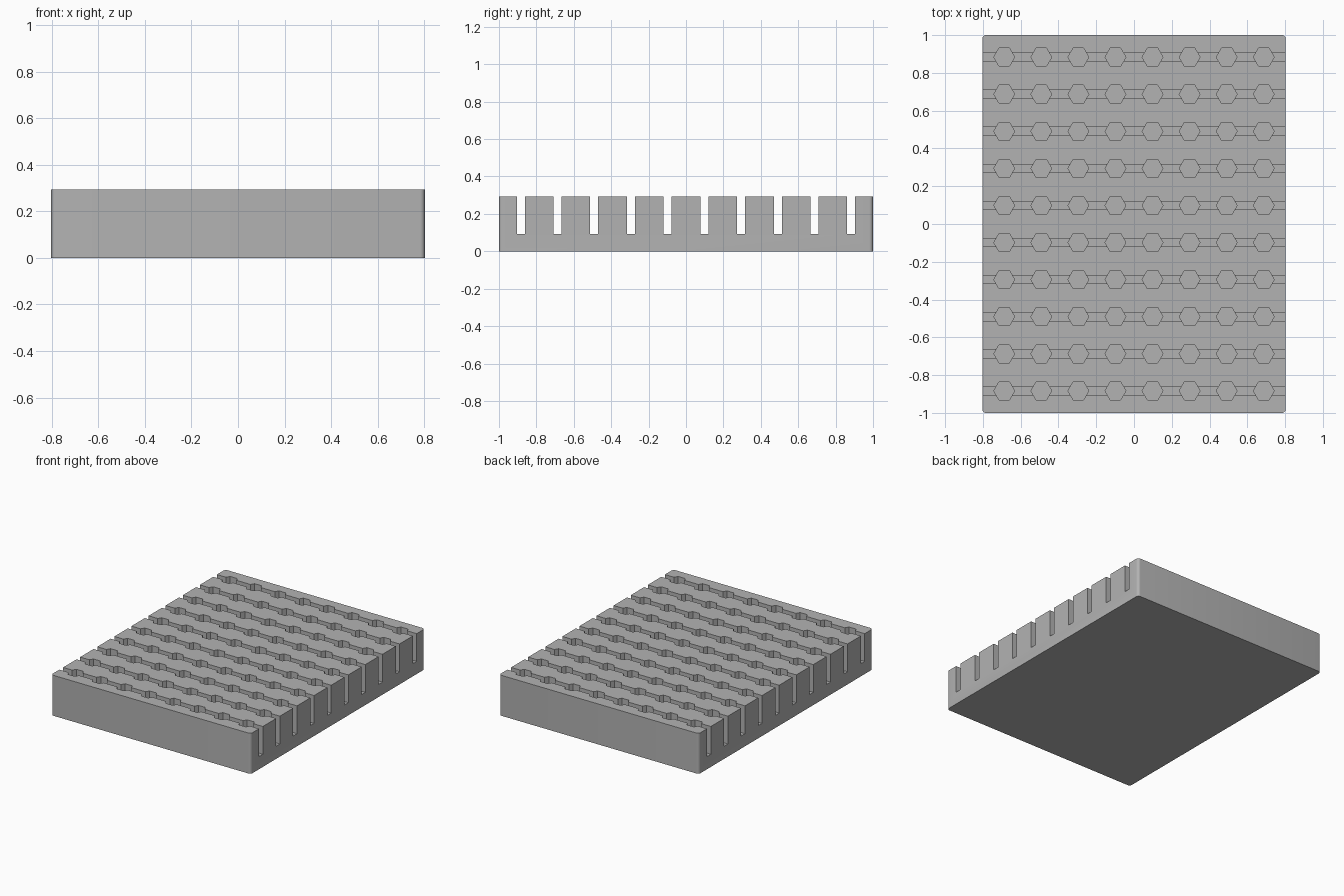
import bpy, bmesh
from math import pi
from mathutils import Matrix

cube = bpy.data.objects.get("Cube")
if cube:
    bpy.data.objects.remove(cube, do_unlink=True)

WIDTH, DEPTH, HEIGHT = 1.606, 2.0, 0.294
PITCH, ROWS, COLS = 0.1963, 10, 8
SLOT_WIDTH, SLOT_FLOOR = 0.043, 0.092
HEX_RADIUS, HEX_FLOOR = 0.055, 0.06
TOP = HEIGHT + 0.1

grey = bpy.data.materials.new("plain grey")
grey.use_nodes = True
grey.diffuse_color = (0.45, 0.45, 0.45, 1)
grey.node_tree.nodes["Principled BSDF"].inputs["Base Color"].default_value = grey.diffuse_color


def make_object(name, bm):
    mesh = bpy.data.meshes.new(name)
    bm.to_mesh(mesh)
    bm.free()
    mesh.materials.append(grey)
    obj = bpy.data.objects.new(name, mesh)
    bpy.context.collection.objects.link(obj)
    return obj


def add_box(bm, size, centre):
    matrix = Matrix.Translation(centre) @ Matrix.Diagonal((*size, 1))
    return bmesh.ops.create_cube(bm, size=1, matrix=matrix)["verts"]


def centred(count):
    return [(i - (count - 1) / 2) * PITCH for i in range(count)]


# Solid block with rounded upright corners
bm = bmesh.new()
add_box(bm, (WIDTH, DEPTH, HEIGHT), (0, 0, HEIGHT / 2))
upright = [e for e in bm.edges if abs(e.verts[0].co.z - e.verts[1].co.z) > 0.1]
bmesh.ops.bevel(bm, geom=upright, offset=0.02, segments=5, profile=0.5, affect='EDGES')
block = make_object("slotted_block", bm)

# Long slots running across the width
bm = bmesh.new()
for y in centred(ROWS):
    add_box(bm, (WIDTH + 0.2, SLOT_WIDTH, TOP - SLOT_FLOOR), (0, y, (TOP + SLOT_FLOOR) / 2))
slots = make_object("slot_cutter", bm)

# Hexagonal sockets spaced along every slot, points facing sideways
bm = bmesh.new()
for y in centred(ROWS):
    for x in centred(COLS):
        matrix = Matrix.Translation((x, y, (TOP + HEX_FLOOR) / 2)) @ Matrix.Rotation(pi / 6, 4, 'Z')
        bmesh.ops.create_cone(bm, cap_ends=True, segments=6, radius1=HEX_RADIUS,
                              radius2=HEX_RADIUS, depth=TOP - HEX_FLOOR, matrix=matrix)
# Turn the points onto the slot axis if the primitive starts on y
if max(v.co.x for v in bm.verts) < centred(COLS)[-1] + HEX_RADIUS * 0.95:
    for y in centred(ROWS):
        for x in centred(COLS):
            ring = [v for v in bm.verts if (v.co.xy - Matrix.Translation((x, y, 0)).translation.xy).length < HEX_RADIUS * 1.1]
            bmesh.ops.rotate(bm, verts=ring, cent=(x, y, 0), matrix=Matrix.Rotation(pi / 6, 3, 'Z'))
sockets = make_object("socket_cutter", bm)

# Cut the slots, then the sockets
for cutter in (slots, sockets):
    cut = block.modifiers.new(cutter.name, 'BOOLEAN')
    cut.operation = 'DIFFERENCE'
    cut.solver = 'EXACT'
    cut.object = cutter

bpy.ops.object.select_all(action='DESELECT')
block.select_set(True)
bpy.context.view_layer.objects.active = block
for name in [m.name for m in block.modifiers]:
    bpy.ops.object.modifier_apply(modifier=name)
for cutter in (slots, sockets):
    bpy.data.objects.remove(cutter, do_unlink=True)
bpy.ops.object.shade_smooth_by_angle(angle=pi / 6)
